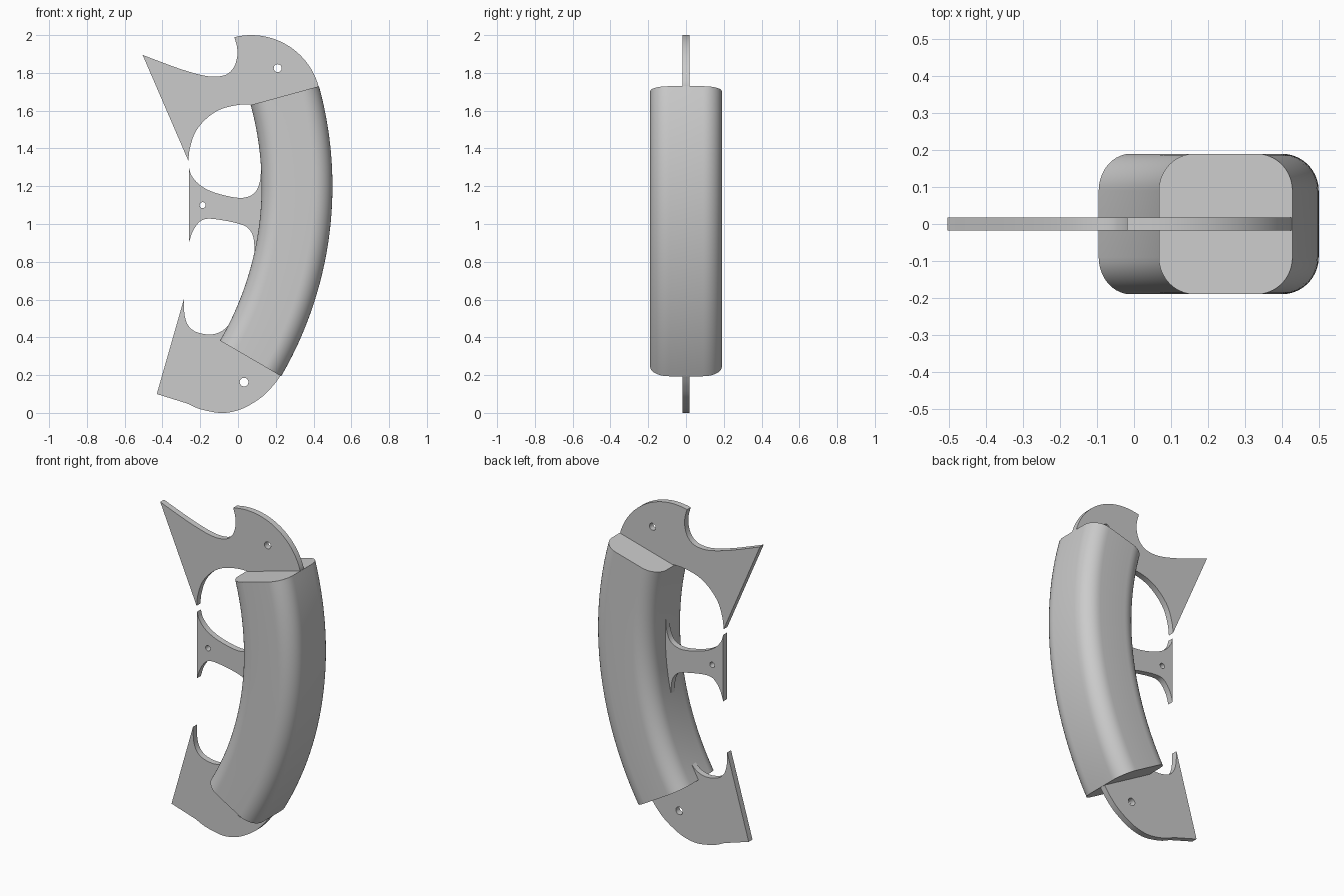
import bpy, bmesh, math
from mathutils import Vector

if "Cube" in bpy.data.objects:
    bpy.data.objects.remove(bpy.data.objects["Cube"])

metal = bpy.data.materials.new("plain grey")
metal.diffuse_color = (0.6, 0.6, 0.6, 1)
metal.use_nodes = True
metal.node_tree.nodes["Principled BSDF"].inputs["Base Color"].default_value = metal.diffuse_color

CX, CZ = -1.5, 1.2            # centre of the grip's bend
R_IN, R_OUT = 1.625, 2.0      # inner and outer bend radii
A_LOW, A_HIGH = math.radians(-30.2), math.radians(15.35)


def polar(cx, cz, r, a):
    return (cx + r * math.cos(a), cz + r * math.sin(a))


def arc(cx, cz, r, a0, a1, n):
    return [polar(cx, cz, r, a0 + (a1 - a0) * i / n) for i in range(n + 1)]


def smooth(pts, n=5):
    """Catmull-Rom curve through the points."""
    p = [Vector(q) for q in pts]
    p = [2 * p[0] - p[1]] + p + [2 * p[-1] - p[-2]]
    out = []
    for a, b, c, d in zip(p, p[1:], p[2:], p[3:]):
        for i in range(n):
            t = i / n
            out.append(tuple(0.5 * (2 * b + (c - a) * t + (2 * a - 5 * b + 4 * c - d) * t * t
                                    + (3 * b - a - 3 * c + d) * t ** 3)))
    return out + [tuple(p[-2])]


def finish(obj):
    obj.data.materials.clear()
    obj.data.materials.append(metal)
    bpy.ops.object.select_all(action='DESELECT')
    obj.select_set(True)
    bpy.context.view_layer.objects.active = obj
    bpy.ops.object.shade_smooth_by_angle(angle=math.radians(30))


def make_plate(name, loops, half):
    """Filled outline with holes, standing in the xz plane."""
    cu = bpy.data.curves.new(name, 'CURVE')
    cu.dimensions, cu.fill_mode, cu.extrude = '2D', 'BOTH', half
    for loop in loops:
        sp = cu.splines.new('POLY')
        sp.points.add(len(loop) - 1)
        for pt, (x, z) in zip(sp.points, loop):
            pt.co = (x, z, 0, 1)
        sp.use_cyclic_u = True
    obj = bpy.data.objects.new(name, cu)
    bpy.context.collection.objects.link(obj)
    obj.rotation_euler.x = math.pi / 2
    obj.select_set(True)
    bpy.context.view_layer.objects.active = obj
    bpy.ops.object.convert(target='MESH')
    obj = bpy.context.view_layer.objects.active
    bpy.ops.object.transform_apply(location=False, rotation=True, scale=False)
    bm = bmesh.new()
    bm.from_mesh(obj.data)
    bmesh.ops.remove_doubles(bm, verts=bm.verts, dist=1e-5)
    bmesh.ops.recalc_face_normals(bm, faces=bm.faces)
    bm.to_mesh(obj.data)
    bm.free()
    finish(obj)


# Full-length plate: hooked guard, middle finger rest and pommel
pommel_curve = smooth([(-0.27, 0.05), (-0.2, 0.02), (-0.1, 0.0), (-0.03, 0.006), (0.04, 0.03),
                       (0.125, 0.083), (0.185, 0.143), (0.228, 0.2)])
back_in_grip = arc(CX, CZ, R_OUT - 0.012, A_LOW + 0.01, A_HIGH - 0.01, 24)
top_round = arc(0.07, 1.63, 0.37, math.radians(15.5), math.radians(104), 24)
notch = smooth([(-0.018, 1.985), (-0.005, 1.935), (-0.005, 1.88), (-0.025, 1.825), (-0.065, 1.79),
                (-0.13, 1.78), (-0.2, 1.79), (-0.3, 1.819), (-0.4, 1.855), (-0.505, 1.895)])
upper_finger = smooth([(-0.263, 1.335), (-0.255, 1.40), (-0.225, 1.488), (-0.165, 1.56),
                       (-0.09, 1.608), (0.0, 1.63), (0.072, 1.634)])
front_upper = arc(CX, CZ, R_IN + 0.012, A_HIGH - 0.02, math.radians(4.5), 6)
rest_top = smooth([(0.122, 1.29), (0.115, 1.222), (0.085, 1.162), (0.01, 1.138), (-0.12, 1.165),
                   (-0.2, 1.205), (-0.245, 1.255), (-0.26, 1.30)])
rest_low = smooth([(-0.26, 0.9), (-0.24, 0.96), (-0.205, 1.01), (-0.16, 1.028), (-0.07, 1.018),
                   (0.025, 0.995), (0.065, 0.965), (0.083, 0.92), (0.088, 0.85)])
front_lower = arc(CX, CZ, R_IN + 0.012, math.radians(-13), math.radians(-22), 6)
lower_finger = smooth([(0.003, 0.57), (-0.03, 0.493), (-0.07, 0.445), (-0.11, 0.422), (-0.16, 0.415),
                       (-0.225, 0.43), (-0.265, 0.465), (-0.283, 0.52), (-0.287, 0.6)])
outline = (pommel_curve + back_in_grip + top_round + notch + upper_finger + front_upper
           + rest_top + rest_low + front_lower + lower_finger + [(-0.43, 0.1)])
holes = [arc(x, z, r, 0, math.tau * 23 / 24, 23)
         for x, z, r in ((0.21, 1.825, 0.021), (-0.187, 1.10, 0.016), (0.032, 0.163, 0.023))]
make_plate("full_plate", [outline] + holes, 0.018)

# Grip: rounded rectangle swept along the bend
mid, hw, hy, cr = (R_IN + R_OUT) / 2, (R_OUT - R_IN) / 2, 0.19, 0.1
section = []
for k, (sx, sy) in enumerate(((1, 1), (-1, 1), (-1, -1), (1, -1))):
    section += arc(sx * (hw - cr), sy * (hy - cr), cr, k * math.pi / 2, (k + 1) * math.pi / 2, 10)
bm = bmesh.new()
rings = []
STEPS = 40
for i in range(STEPS + 1):
    a = A_LOW + (A_HIGH - A_LOW) * i / STEPS
    ring = []
    for u, y in section:
        x, z = polar(CX, CZ, mid + u, a)
        ring.append(bm.verts.new((x, y, z)))
    rings.append(ring)
n = len(section)
for lo, hi in zip(rings, rings[1:]):
    for j in range(n):
        bm.faces.new((lo[j], lo[(j + 1) % n], hi[(j + 1) % n], hi[j]))
bm.faces.new(rings[0])
bm.faces.new(rings[-1])
bmesh.ops.recalc_face_normals(bm, faces=bm.faces)
me = bpy.data.meshes.new("curved_grip")
bm.to_mesh(me)
bm.free()
grip = bpy.data.objects.new("curved_grip", me)
bpy.context.collection.objects.link(grip)
finish(grip)
